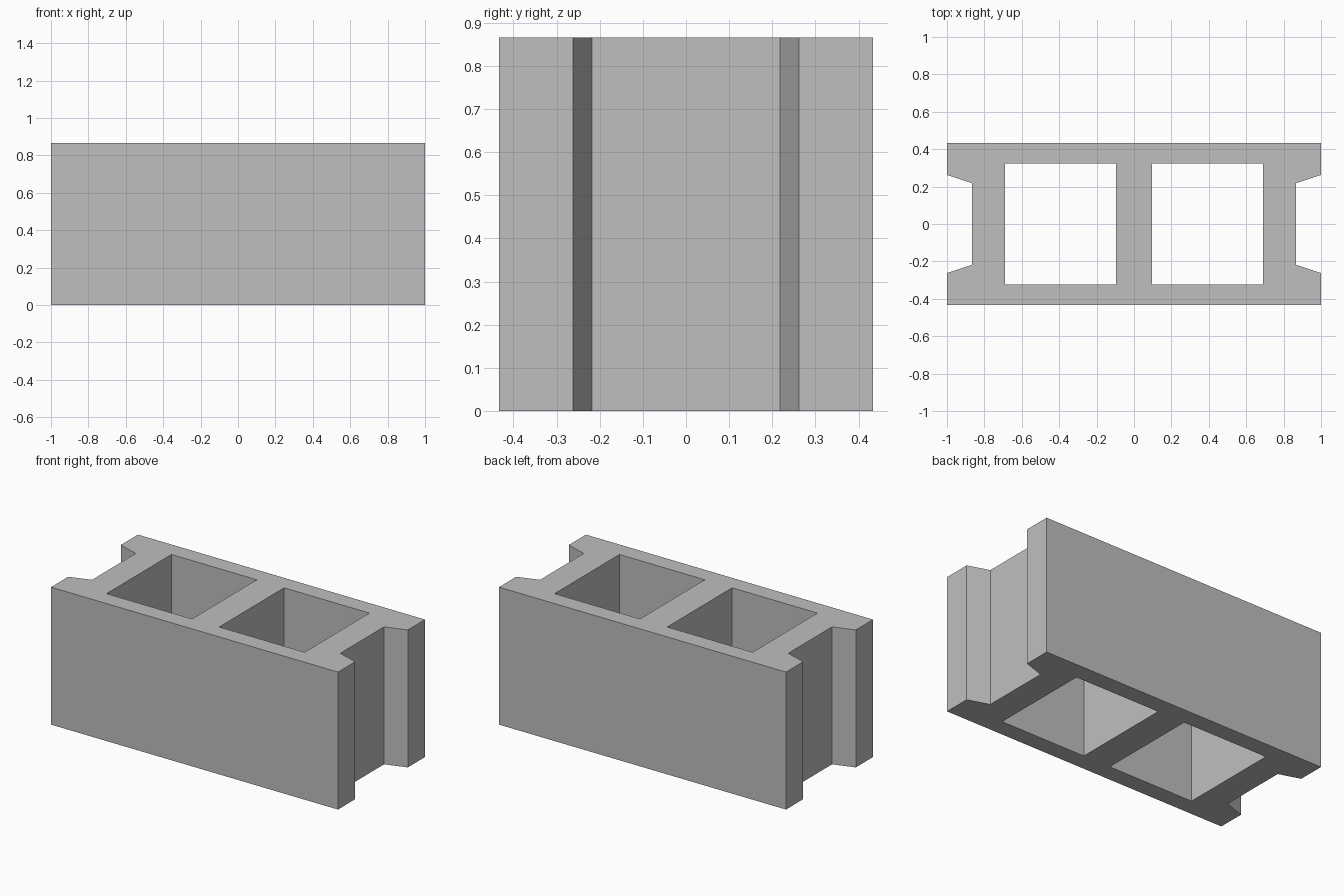
import bpy
import bmesh

cube = bpy.data.objects.get("Cube")
if cube:
    bpy.data.objects.remove(cube, do_unlink=True)

HEIGHT = 0.866
HALF_DEPTH = 0.433
CORE_X0, CORE_X1, CORE_Y = 0.095, 0.69, 0.323   # hollow core limits
END_X = 0.865                                   # recessed end web

# One quarter of the plan, mirrored later across x and y
quarter = [
    (0, 0), (CORE_X0, 0), (CORE_X0, CORE_Y), (CORE_X1, CORE_Y),
    (CORE_X1, 0), (END_X, 0), (END_X, 0.218), (1, 0.262),
    (1, HALF_DEPTH), (0, HALF_DEPTH),
]

# Concrete material
concrete = bpy.data.materials.new("concrete_grey")
concrete.use_nodes = True
colour = (0.52, 0.52, 0.52, 1)
concrete.diffuse_color = colour
bsdf = next(n for n in concrete.node_tree.nodes if n.type == 'BSDF_PRINCIPLED')
bsdf.inputs["Base Color"].default_value = colour

# Extrude the plan upward
bm = bmesh.new()
base = bm.faces.new([bm.verts.new((x, y, 0)) for x, y in quarter])
extruded = bmesh.ops.extrude_face_region(bm, geom=[base], use_keep_orig=True)
top_verts = [g for g in extruded["geom"] if isinstance(g, bmesh.types.BMVert)]
bmesh.ops.translate(bm, verts=top_verts, vec=(0, 0, HEIGHT))
bmesh.ops.recalc_face_normals(bm, faces=bm.faces[:])

# Remove the internal walls lying on the mirror planes
inner = [f for f in bm.faces
         if any(all(abs(v.co[axis]) < 1e-6 for v in f.verts) for axis in (0, 1))]
bmesh.ops.delete(bm, geom=inner, context='FACES')

mesh = bpy.data.meshes.new("hollow_block")
bm.to_mesh(mesh)
bm.free()
mesh.materials.append(concrete)
block = bpy.data.objects.new("hollow_block", mesh)
bpy.context.collection.objects.link(block)

# Complete the block by symmetry and merge flat seams
mirror = block.modifiers.new("mirror_quarters", 'MIRROR')
mirror.use_axis = (True, True, False)
mirror.use_clip = True
flatten = block.modifiers.new("merge_flat_faces", 'DECIMATE')
flatten.decimate_type = 'DISSOLVE'
flatten.angle_limit = 0.01
